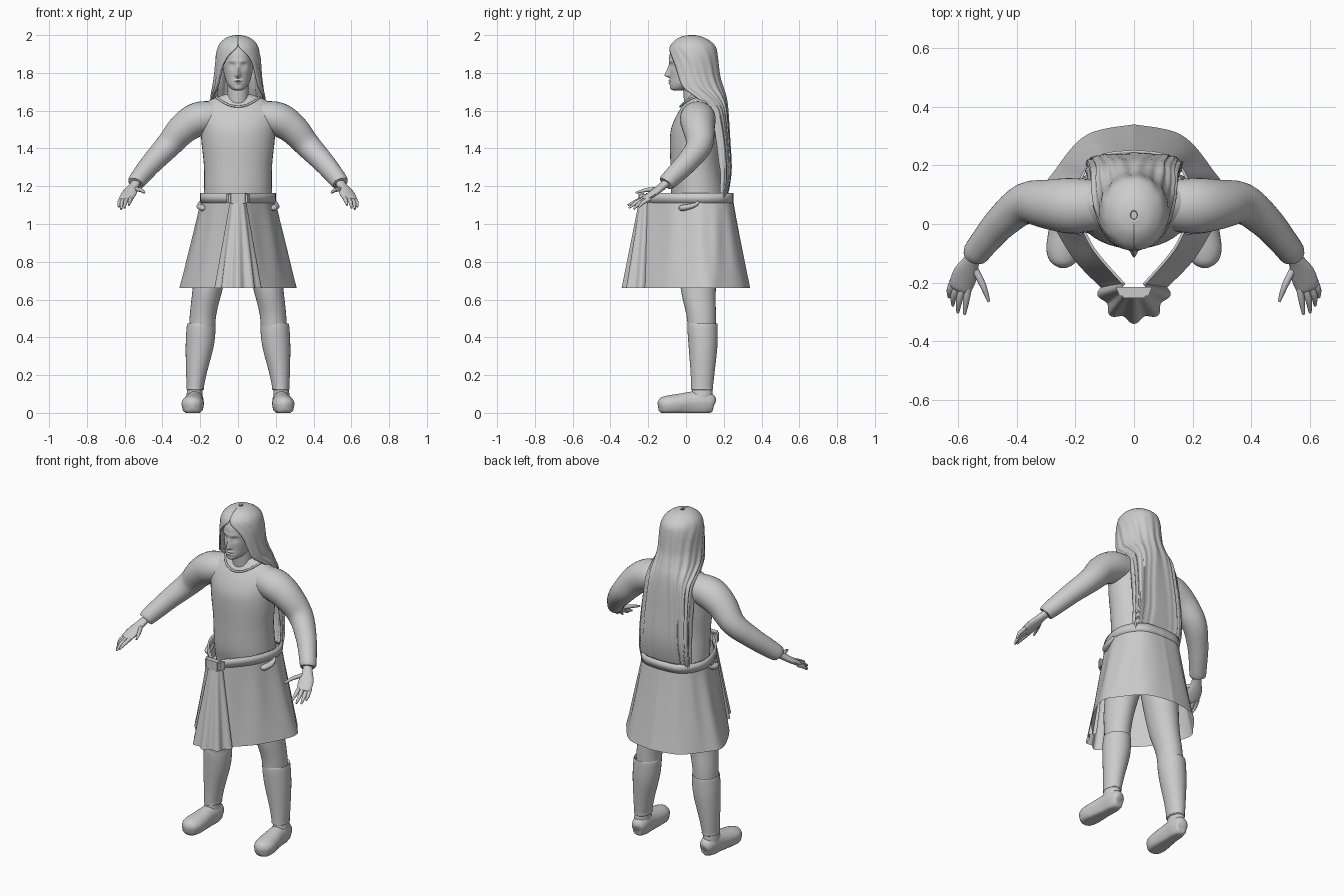
import bpy, bmesh, math
from mathutils import Vector

grey = bpy.data.materials.new("plain grey")
grey.diffuse_color = (0.6, 0.6, 0.6, 1)


def finish(name, grid, closed=True, caps=True, mirror=False, angle=50, thick=0):
    """Skin a list of point rows into a smooth mesh object."""
    bm = bmesh.new()
    rows = [[bm.verts.new(p) for p in row] for row in grid]
    n = len(rows[0])
    for a, b in zip(rows, rows[1:]):
        for i in range(n if closed else n - 1):
            j = (i + 1) % n
            bm.faces.new((a[i], a[j], b[j], b[i]))
    if caps:
        bm.faces.new(rows[0])
        bm.faces.new(rows[-1])
    bmesh.ops.recalc_face_normals(bm, faces=bm.faces)
    me = bpy.data.meshes.new(name)
    bm.to_mesh(me)
    bm.free()
    ob = bpy.data.objects.new(name, me)
    bpy.context.collection.objects.link(ob)
    me.materials.append(grey)
    bpy.context.view_layer.objects.active = ob
    ob.select_set(True)
    bpy.ops.object.shade_smooth_by_angle(angle=math.radians(angle))
    ob.select_set(False)
    if thick:
        ob.modifiers.new("thickness", 'SOLIDIFY').thickness = thick
    if mirror:
        ob.modifiers.new("mirror", 'MIRROR')
    return ob


def spline(pts, steps):
    """Catmull-Rom through tuples of any length."""
    out = []
    for k in range(len(pts) - 1):
        p0, p1, p2, p3 = (pts[min(max(k + d, 0), len(pts) - 1)] for d in (-1, 0, 1, 2))
        for s in range(steps):
            t = s / steps
            out.append(tuple(0.5 * (2 * b + (c - a) * t + (2 * a - 5 * b + 4 * c - d) * t * t
                             + (3 * b - a - 3 * c + d) * t ** 3) for a, b, c, d in zip(p0, p1, p2, p3)))
    return out + [tuple(pts[-1])]


def stack(name, keys, n=32, steps=4, **kw):
    """Horizontal ellipses: z, cx, cy, rx, ry."""
    ang = [2 * math.pi * i / n for i in range(n)]
    return finish(name, [[(cx + rx * math.cos(a), cy + ry * math.sin(a), z) for a in ang]
                         for z, cx, cy, rx, ry in spline(keys, steps)], **kw)


def tube(name, keys, n=20, steps=4, **kw):
    """Ellipses along a path: x, y, z, side radius, up radius."""
    path = spline(keys, steps)
    grid = []
    for k, p in enumerate(path):
        t = (Vector(path[min(k + 1, len(path) - 1)][:3]) - Vector(path[max(k - 1, 0)][:3])).normalized()
        side = t.cross(Vector((0, 0, 1))).normalized()
        up = side.cross(t)
        grid.append([Vector(p[:3]) + side * p[3] * math.cos(a) + up * p[4] * math.sin(a)
                     for a in (2 * math.pi * i / n for i in range(n))])
    return finish(name, grid, **kw)


# Tunic body and neck
stack("tunic_body", [(0.95, 0, .07, .16, .11), (1.05, 0, .075, .18, .13), (1.15, 0, .065, .18, .143),
                     (1.3, 0, .053, .18, .135), (1.42, 0, .05, .192, .135), (1.5, 0, .052, .2, .132),
                     (1.57, 0, .06, .215, .113), (1.62, 0, .067, .2, .09), (1.655, 0, .07, .15, .068),
                     (1.685, 0, .07, .075, .055)], n=40)
stack("neck", [(1.6, 0, .055, .06, .06), (1.68, 0, .045, .056, .058), (1.78, 0, .04, .055, .06)])

# Collar edge, dipping at the front
ring = []
for i in range(41):
    a = math.radians(-180 + 180 * i / 40)
    f = -math.sin(a)
    ring.append((.115 * math.cos(a), .065 - .095 * f, 1.672 - .05 * f ** 2, .006, .006))
tube("collar", ring, n=8, steps=1)

# Sleeves
tube("sleeve", [(.12, .065, 1.57, .085, .08), (.21, .062, 1.555, .095, .09), (.29, .067, 1.505, .085, .082),
                (.37, .07, 1.415, .07, .068), (.45, .008, 1.33, .058, .058), (.505, -.055, 1.265, .05, .052),
                (.54, -.1, 1.222, .045, .045), (.543, -.104, 1.218, .034, .034)], mirror=True, n=28)

# Hands
tube("palm", [(.525, -.085, 1.235, .026, .022), (.553, -.125, 1.2, .028, .02), (.575, -.17, 1.165, .042, .018),
              (.592, -.215, 1.135, .04, .015), (.596, -.225, 1.128, .03, .01)], mirror=True, n=16)
for label, base, mid, tip in (
        ("thumb", (.545, -.15, 1.185), (.515, -.21, 1.18), (.495, -.265, 1.165)),
        ("index_finger", (.564, -.215, 1.14), (.572, -.26, 1.122), (.578, -.308, 1.1)),
        ("middle_finger", (.583, -.215, 1.135), (.596, -.26, 1.115), (.601, -.302, 1.085)),
        ("ring_finger", (.602, -.205, 1.132), (.615, -.245, 1.11), (.618, -.278, 1.078)),
        ("little_finger", (.615, -.19, 1.135), (.628, -.225, 1.115), (.631, -.25, 1.09))):
    tube(label, [base + (.012, .012), mid + (.011, .011), tip + (.005, .005)], n=10, mirror=True)

# Legs, boots and feet
stack("trouser_leg", [(1.02, .1, .07, .098, .11), (.85, .125, .07, .098, .105), (.66, .16, .065, .08, .093),
                      (.52, .185, .08, .07, .078), (.42, .19, .085, .068, .072)], mirror=True)
stack("boot_shaft", [(.455, .195, .088, .064, .07), (.472, .195, .088, .073, .078), (.44, .196, .088, .077, .08),
                     (.35, .203, .09, .074, .076), (.22, .219, .088, .056, .064), (.14, .226, .085, .046, .058),
                     (.125, .226, .085, .046, .058), (.12, .226, .085, .038, .05)], mirror=True)
stack("ankle", [(.15, .228, .085, .038, .05), (.1, .23, .085, .042, .056), (.05, .23, .08, .045, .06)], mirror=True)
foot = tube("foot", [(.226, .152, .05, .012, .015), (.227, .142, .053, .035, .04), (.228, .1, .06, .046, .058),
                     (.231, .04, .058, .048, .056), (.236, -.03, .052, .056, .05), (.241, -.09, .047, .058, .046),
                     (.243, -.13, .043, .043, .037), (.244, -.148, .04, .014, .014)], n=28, mirror=True)
for v in foot.data.vertices:
    v.co.z = max(v.co.z, .012) - .012 if v.co.z < .03 else v.co.z

# Wrap skirt, open at the front
def outline(half):
    c = spline(half, 8)
    return [(-x, y) for x, y in reversed(c)] + c[1:]


waist = outline([(0, .245), (.1, .232), (.165, .175), (.19, .07), (.145, -.07), (.035, -.205)])
hem = outline([(0, .34), (.16, .305), (.265, .19), (.31, .09), (.22, -.1), (.11, -.22)])
grid = []
for k in range(17):
    t = k / 16
    f = t ** 1.1
    grid.append([(a[0] * (1 - f) + b[0] * f + .004 * math.sin(i * .9) * math.sin(math.pi * t),
                  a[1] * (1 - f) + b[1] * f, 1.16 - .5 * t)
                 for i, (a, b) in enumerate(zip(waist, hem))])
finish("skirt", grid, closed=False, caps=False)

# Pleated front panel
grid = []
for k in range(13):
    t = k / 12
    row = []
    for i in range(73):
        a = math.radians(-105 + 210 * i / 72)
        r = (.036 + .075 * t) * (1 + .09 * t ** .5 * math.cos(9 * a))
        row.append((r * math.sin(a) * 1.05, -.208 - .012 * t - r * math.cos(a), 1.145 - .485 * t))
    grid.append(row)
finish("pleated_panel", grid, closed=False, caps=False, angle=60)

# Belt, buckle and hanging side loops
belt = [(x * 1.05, y * 1.03) for x, y in waist]
finish("belt", [[(x, y, z) for x, y in belt] for z in (1.112, 1.163)], closed=False, caps=False, thick=.01)
for label, w, h, y in (("buckle_strap", .062, .024, -.245), ("buckle", .046, .028, -.252)):
    finish(label, [[(x, yy, 1.136 + s * h) for x, yy in
                    ((-w, y + .03), (w, y + .03), (w * .8, y), (-w * .8, y))] for s in (-1, 1)], angle=30)
tube("side_pouch", [(.178, -.035, 1.085, .006, .008), (.188, -.02, 1.085, .018, .016), (.2, .02, 1.092, .02, .014),
                    (.202, .055, 1.105, .012, .01), (.2, .065, 1.12, .006, .006)], mirror=True, n=12)

# Head with sculpted face
def bump(x, z, cx, cz, sx, sz):
    return math.exp(-((abs(x) - cx) / sx) ** 2 - ((z - cz) / sz) ** 2)


rows = spline([(1.708, .018, -.068, -.02), (1.716, .036, -.083, .02), (1.74, .056, -.086, .07),
               (1.77, .068, -.085, .11), (1.81, .077, -.087, .135), (1.86, .08, -.09, .14),
               (1.91, .078, -.083, .14), (1.955, .06, -.055, .115), (1.98, .02, 0, .06)], 7)
grid = []
for z, rx, yf, yb in rows:
    row = []
    for i in range(96):
        a = 2 * math.pi * i / 96
        x, y = rx * math.sin(a), (yf + yb) / 2 - (yb - yf) / 2 * math.cos(a)
        if math.cos(a) > 0:
            nose = max(0, min(1, (1.845 - z) / .06)) if z > 1.785 else max(0, 1 - (1.785 - z) / .014)
            y -= .03 * nose * math.exp(-(x / (.007 + .006 * nose)) ** 2)
            y += .013 * bump(x, z, .031, 1.838, .016, .014)
            y -= .007 * bump(x, z, .031, 1.835, .012, .006)
            y -= .005 * bump(x, z, .028, 1.862, .022, .008)
            y -= .008 * bump(x, z, 0, 1.759, .02, .005) + .007 * bump(x, z, 0, 1.746, .018, .005)
            y += .005 * bump(x, z, 0, 1.7525, .022, .003)
        row.append((x, y, z))
    grid.append(row)
finish("head", grid)

# Long hair: z, half width, centre y, depth, front opening in degrees, squareness
keys = [(2.0, .012, .03, .015, 0, 1), (1.99, .055, .03, .06, 0, 1), (1.965, .09, .033, .1, 0, 1),
        (1.935, .108, .036, .123, 4, 1), (1.89, .118, .038, .13, 27, 1), (1.84, .121, .04, .133, 42, 1),
        (1.78, .125, .045, .135, 50, 1), (1.72, .133, .062, .135, 56, .95), (1.67, .142, .1, .112, 68, .85),
        (1.6, .148, .142, .08, 84, .7), (1.45, .155, .168, .064, 88, .55), (1.3, .162, .178, .062, 90, .5),
        (1.2, .165, .18, .05, 90, .45), (1.13, .16, .178, .035, 90, .45)]
grid = []
for z, rx, cy, ry, op, e in spline(keys, 4):
    row = []
    amp = .035 * min(1, (2.0 - z) / .3)
    for i in range(121):
        u = i / 120
        a = math.radians(max(op, 0) + (360 - 2 * max(op, 0)) * u)
        s, c = math.sin(a), math.cos(a)
        w = 1 + amp * (math.sin(u * 82) * .6 + math.sin(u * 47 + z * 3) * .6)
        row.append((rx * w * math.copysign(abs(s) ** e, s), cy - ry * w * math.copysign(abs(c) ** e, c), z))
    grid.append(row)
finish("long_hair", grid, closed=False, caps=False, angle=60, thick=.008)
